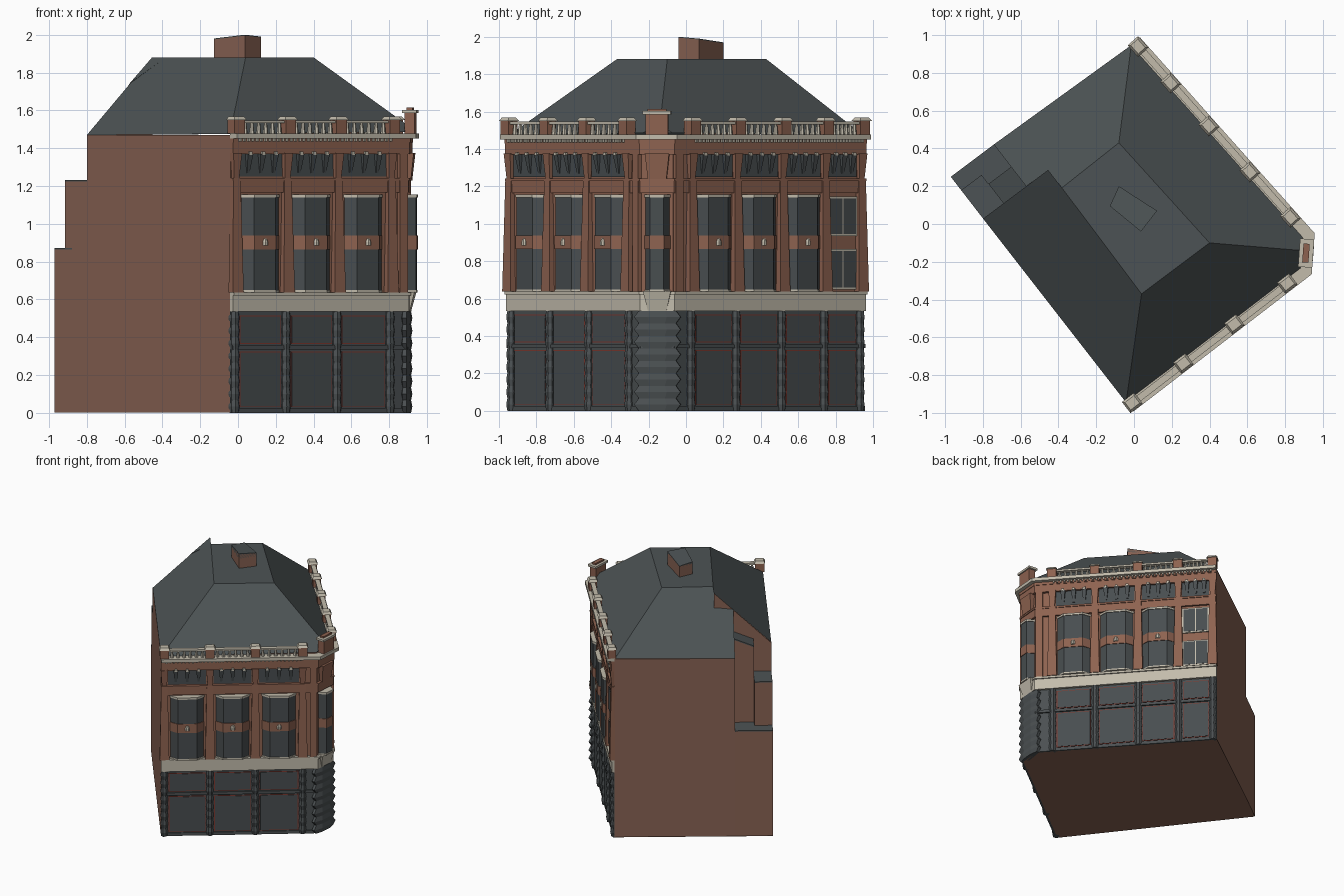
import bpy, bmesh, math
from mathutils import Vector

cube = bpy.data.objects.get("Cube")
if cube:
    bpy.data.objects.remove(cube)


def material(name, *rgb):
    m = bpy.data.materials.new(name)
    m.use_nodes = True
    m.diffuse_color = (*rgb, 1)
    m.node_tree.nodes["Principled BSDF"].inputs["Base Color"].default_value = (*rgb, 1)
    return m


BRICK = material("plain_brick", .25, .125, .088)
TERRA = material("terracotta", .27, .123, .08)
SLATE = material("roof_slate", .073, .086, .089)
CHAR = material("charcoal_paint", .07, .08, .084)
GLASS = material("dark_glass", .065, .075, .079)
CREAM = material("cream_stone", .54, .5, .41)
RED = material("red_trim", .21, .04, .028)

parts = {}
SHEETS = ("roof", "floor")


def part(name, mat):
    if name not in parts:
        parts[name] = (bmesh.new(), mat)
    return parts[name][0]


class Frame:
    """Plan coordinates: s along a wall, d away from it."""
    def __init__(self, origin, s, d):
        self.o, self.s, self.d = Vector(origin), Vector(s).normalized(), Vector(d).normalized()

    def at(self, s, d):
        return self.o + self.s * s + self.d * d


WORLD = Frame((0, 0), (1, 0), (0, 1))


def prism(name, mat, fr, pts, z0, z1, top=None):
    """Vertical solid over a plan outline, with an optional other outline or heights on top."""
    bm = part(name, mat)
    zs = z1 if isinstance(z1, (list, tuple)) else [z1] * len(pts)
    lo = [bm.verts.new((*fr.at(*p), z0)) for p in pts]
    hi = [bm.verts.new((*fr.at(*p), z)) for p, z in zip(top or pts, zs)]
    bm.faces.new(lo)
    bm.faces.new(hi)
    for i in range(len(pts)):
        j = (i + 1) % len(pts)
        bm.faces.new((lo[i], lo[j], hi[j], hi[i]))


def sheet(name, mat, faces):
    """Open surface whose faces all look up."""
    bm = part(name, mat)
    verts = {}
    for f in faces:
        face = bm.faces.new([verts.setdefault(p, None) or verts.update({p: bm.verts.new(p)})
                             or verts[p] for p in f])
        face.normal_update()
        if face.normal.z < 0:
            face.normal_flip()


def rect(s0, s1, d0, d1):
    return [(s0, d0), (s1, d0), (s1, d1), (s0, d1)]


def box(name, mat, fr, s0, s1, d0, d1, z0, z1):
    prism(name, mat, fr, rect(s0, s1, d0, d1), z0, z1)


def ring(s, d, rs, rd, n=8):
    return [(s + rs * math.cos(math.tau * (i + .5) / n),
             d + rd * math.sin(math.tau * (i + .5) / n)) for i in range(n)]


def ribbed(name, fr, s, rs, rd, z1, n):
    for i in range(n):
        a, b = (1, .8) if i % 2 else (.8, 1)
        prism(name, CHAR, fr, ring(s, 0, rs * a, rd * a), z1 * i / n, z1 * (i + 1) / n,
              ring(s, 0, rs * b, rd * b))


# Street line: front wall, narrow corner, back right wall
LINE = [Vector(p) for p in ((-.041, -.946), (.883, -.235), (.895, -.07), (-.013, .948))]


def wall(a, b):
    s = (b - a).normalized()
    return Frame(a, s, (s.y, -s.x))


FRONT, CORNER, BACK = [wall(a, b) for a, b in zip(LINE, LINE[1:])]


def offset(d):
    out = [FRONT.at(0, d)]
    for f, g, p in ((FRONT, CORNER, LINE[1]), (CORNER, BACK, LINE[2])):
        m = (f.d + g.d).normalized()
        out.append(p + m * d / m.dot(f.d))
    return out + [LINE[3] + BACK.d * d]


def band(name, mat, d, z0, z1):
    prism(name, mat, WORLD, offset(d) + offset(-.004)[::-1], z0, z1)


# Main body with stepped rear corner, on a floor sheet
REAR = Frame((-.97, .25), (.8, .6), (.61, -.79))
NU, NV = .285, .28
prism("main_walls", BRICK, WORLD, [REAR.at(NU, 0), REAR.at(NU, NV), REAR.at(0, NV)] + LINE, .003, 1.47)
sheet("floor", BRICK, [[(*p, 0) for p in [REAR.at(0, 0)] + LINE]])
box("rear_low_step", BRICK, REAR, 0, NU, 0, NV, .003, .865)
box("rear_low_step_roof", SLATE, REAR, 0, NU, 0, .15, .865, .873)
box("rear_high_step", BRICK, REAR, 0, .135, .09, NV, .86, 1.225)
box("rear_high_step_roof", SLATE, REAR, 0, .135, .09, NV, 1.225, 1.233)
tower = rect(.135, .4, .15, NV)
prism("rear_tower", BRICK, REAR, tower, .86, [1.49, 1.6, 1.6, 1.49])
prism("rear_tower_roof", SLATE, REAR, tower, 1.48, [1.5, 1.61, 1.61, 1.5])

# Hipped roof with flat top
TOP = 1.88
e0, e1, e2, e3 = [(*p, z) for p, z in zip(offset(-.002), (1.475, 1.485, 1.485, 1.475))]
hip = (.885, -.14, 1.53)
t0, t1, t3 = (.04, -.37, TOP), (.4, -.1, TOP), (-.08, .43, TOP)
t4, tl = (*REAR.at(.43, .4), TOP), (*REAR.at(.43, NV), TOP)
eb, el, vb = (*REAR.at(NU, 0), 1.47), (*REAR.at(0, NV), 1.47), (*REAR.at(NU, NV), 1.745)
sheet("roof", SLATE, [(e0, e1, hip, t1, t0), (e1, e2, hip), (e2, e3, t3, t1, hip),
                      (e3, eb, vb, t4, t3), (el, e0, t0, t4, tl), (t0, t1, t3, t4), (vb, tl, t4)])
prism("rear_gable", BRICK, REAR, rect(0, .43, NV, NV + .004), 1.22, [1.465, TOP, TOP, 1.465])

# Central chimney with sloping slate top
stack = [(.037, -.04), (.122, .07), (-.08, .2), (-.128, .095)]
prism("chimney", BRICK, WORLD, stack, 1.86, [1.995, 1.985, 1.965, 1.975])
prism("chimney_top", SLATE, WORLD, stack, 1.96, [2, 1.99, 1.97, 1.98])

# Continuous street bands: shopfront, sign board, upper wall, cornices
for name, mat, d, z0, z1 in (
        ("shopfront_wall", CHAR, .004, 0, .535), ("plinth", CHAR, .012, 0, .025),
        ("transom", CHAR, .016, .335, .358), ("sign_board", CREAM, .022, .535, .625),
        ("sign_lip", CREAM, .032, .622, .638), ("upper_wall", TERRA, .004, .63, 1.45),
        ("storey_band", TERRA, .02, 1.165, 1.235), ("storey_lip", TERRA, .026, 1.228, 1.242),
        ("entablature", TERRA, .026, 1.37, 1.43), ("dentil_bed", TERRA, .03, 1.43, 1.452),
        ("cornice", CREAM, .06, 1.452, 1.478)):
    band(name, mat, d, z0, z1)


def shop_window(fr, a, b):
    for z0, z1 in ((.03, .325), (.365, .515)):
        box("shop_window_trim", RED, fr, a, b, 0, .008, z0, z1)
        box("shop_glass", GLASS, fr, a + .005, b - .005, 0, .01, z0 + .005, z1 - .005)


def bay_window(fr, c, w=.128, depth=.045):
    def plan(k):
        return [(c - w - k, 0), (c - w * .55 - k / 2, depth + k),
                (c + w * .55 + k / 2, depth + k), (c + w + k, 0)]
    for mat, name, k, z0, z1 in (
            (CREAM, "bay_sill", .004, .638, .65), (GLASS, "bay_glass", 0, .65, 1.14),
            (TERRA, "bay_spandrel", .005, .865, .938), (CREAM, "bay_head", .006, 1.14, 1.156)):
        prism(name, mat, fr, plan(k), z0, z1)


def flat_window(fr, c, w=.102):
    for z0, z1 in ((.65, .865), (.935, 1.145)):
        box("flat_window_frame", CREAM, fr, c - w, c + w, 0, .014, z0, z1)
        for a, b in ((-w + .01, -.003), (.003, w - .01)):
            box("flat_window_glass", GLASS, fr, c + a, c + b, 0, .016, z0 + .01, z1 - .01)


def pier(fr, s):
    ribbed("shop_column", fr, s, .03, .032, .535, 16)
    prism("pilaster", TERRA, fr, rect(s - .036, s + .036, 0, .038), .638, 1.24,
          rect(s - .024, s + .024, 0, .026))
    prism("pilaster_head", TERRA, fr, rect(s - .018, s + .018, 0, .022), 1.24, 1.375,
          rect(s - .028, s + .028, 0, .034))
    box("parapet_post", TERRA, fr, s - .034, s + .034, -.01, .05, 1.478, 1.55)
    prism("post_cap", CREAM, fr, rect(s - .041, s + .041, -.017, .057), 1.55, 1.568,
          rect(s - .03, s + .03, -.005, .045))


def dress(fr, piers, flat_last):
    for s in piers:
        pier(fr, s)
    for i, (a, b) in enumerate(zip(piers, piers[1:])):
        c = (a + b) / 2
        shop_window(fr, a + .032, b - .032)
        if flat_last and i == len(piers) - 2:
            flat_window(fr, c)
        else:
            bay_window(fr, c)
            prism("bay_ornament", CREAM, fr, ring(c, .045, .018, .016), .885, .905)
            prism("bay_ornament", CREAM, fr, ring(c, .045, .018, .016), .905, .922,
                  ring(c, .045, .01, .01))
        # Attic windows and brackets
        box("attic_glass", GLASS, fr, a + .028, b - .028, 0, .01, 1.25, 1.37)
        for k in (-1, 0, 1):
            s = c + k * (b - a) * .25
            prism("attic_bracket", CHAR, fr, rect(s - .008, s + .008, 0, .014), 1.27, 1.37,
                  rect(s - .018, s + .018, 0, .034))
            box("bracket_knob", CREAM, fr, s - .01, s + .01, .02, .038, 1.364, 1.382)
        # Balustrade
        box("parapet_rail", CREAM, fr, a + .03, b - .03, .005, .04, 1.532, 1.546)
        n = 6
        for k in range(n):
            s = a + .056 + (b - a - .112) * k / (n - 1)
            prism("baluster", CREAM, fr, ring(s, .022, .014, .014, 6), 1.478, 1.534,
                  ring(s, .022, .008, .008, 6))
        # Dentils
        n = 12
        for k in range(n):
            s = a + (b - a) * (k + .5) / n
            box("dentil", CREAM, fr, s - .006, s + .006, .02, .042, 1.436, 1.452)


dress(FRONT, [.025, .366, .706, 1.06], False)
dress(BACK, [.123, .446, .772, 1.076, 1.335], True)

# Corner tower: ribbed shaft, sign wedge, narrow bay, top post
mid = CORNER.s.dot(LINE[2] - LINE[1]) / 2
ribbed("corner_shaft", CORNER, mid, .135, .032, .535, 16)
prism("corner_sign", CREAM, CORNER, rect(mid - .05, mid + .05, 0, .022), .535, .64,
      rect(mid - .075, mid + .075, 0, .05))
bay_window(CORNER, mid, .066, .055)
for fr, s in ((FRONT, 1.14), (BACK, .025)):
    box("corner_pilaster", TERRA, fr, s - .026, s + .026, -.02, .026, .638, 1.37)
prism("corner_frieze", TERRA, CORNER, rect(mid - .05, mid + .05, 0, .03), 1.24, 1.375,
      rect(mid - .065, mid + .065, 0, .045))
box("corner_post", TERRA, CORNER, mid - .06, mid + .06, -.005, .05, 1.478, 1.59)
box("corner_post_cap", CREAM, CORNER, mid - .075, mid + .075, -.015, .06, 1.585, 1.602)
box("corner_post_crown", TERRA, CORNER, mid - .05, mid + .05, .005, .038, 1.6, 1.615)

# Turn collected parts into objects
for name, (bm, mat) in parts.items():
    if name not in SHEETS:
        bmesh.ops.recalc_face_normals(bm, faces=bm.faces)
    mesh = bpy.data.meshes.new(name)
    bm.to_mesh(mesh)
    bm.free()
    mesh.materials.append(mat)
    bpy.context.scene.collection.objects.link(bpy.data.objects.new(name, mesh))
